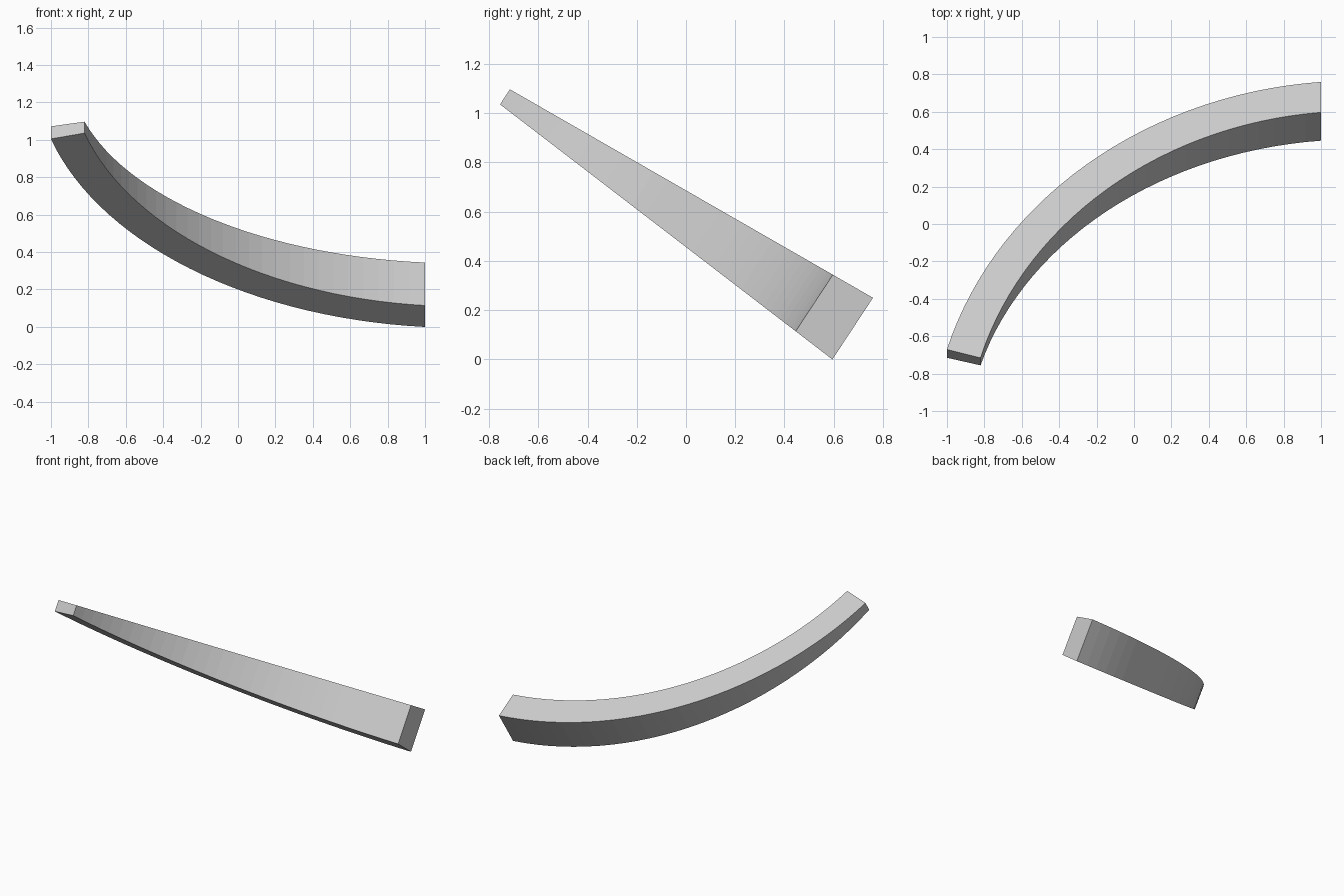
import bpy, bmesh, math
from mathutils import Vector

cube = bpy.data.objects.get("Cube")
if cube:
    bpy.data.objects.remove(cube, do_unlink=True)

# Plain grey material
grey = bpy.data.materials.new("plain_grey")
grey.use_nodes = True
colour = (0.6, 0.6, 0.6, 1)
grey.diffuse_color = colour
grey.node_tree.nodes["Principled BSDF"].inputs["Base Color"].default_value = colour

# Tilted frame: the arc lies in the x/along plane, thickness runs along normal
along = Vector((0, 0.835, -0.55))
normal = Vector((0, 0.55, 0.835))
centre_x, centre_u = 1.19, -1.772
outer_radius, inner_radius = 2.277, 2.09
tip_angle = math.radians(164.15)
steps = 30


def point(radius, t, top):
    """Point on the arc, from the flat cut at x = 1 (t=0) to the thin tip (t=1)."""
    start = math.acos((1 - centre_x) / radius)
    angle = start + (tip_angle - start) * t
    x = centre_x + radius * math.cos(angle)
    u = centre_u + radius * math.sin(angle)
    # The slab tapers evenly from the wide end to the tip
    f = (0.497 - u) / 1.703
    v = 0.627 - 0.1045 * f if top else 0.327 + 0.123 * f
    return Vector((x, 0, 0)) + along * u + normal * v


# Tapered curved beam: four-sided sections joined along the arc
bm = bmesh.new()
corners = [(inner_radius, False), (outer_radius, False),
           (outer_radius, True), (inner_radius, True)]
sections = [[bm.verts.new(point(r, i / steps, top)) for r, top in corners]
            for i in range(steps + 1)]
for a, b in zip(sections, sections[1:]):
    for k in range(4):
        n = (k + 1) % 4
        bm.faces.new((a[k], a[n], b[n], b[k]))
bm.faces.new(sections[0])
bm.faces.new(sections[-1])
bmesh.ops.recalc_face_normals(bm, faces=bm.faces)

mesh = bpy.data.meshes.new("curved_beam")
bm.to_mesh(mesh)
bm.free()
mesh.materials.append(grey)
beam = bpy.data.objects.new("curved_beam", mesh)
bpy.context.collection.objects.link(beam)
